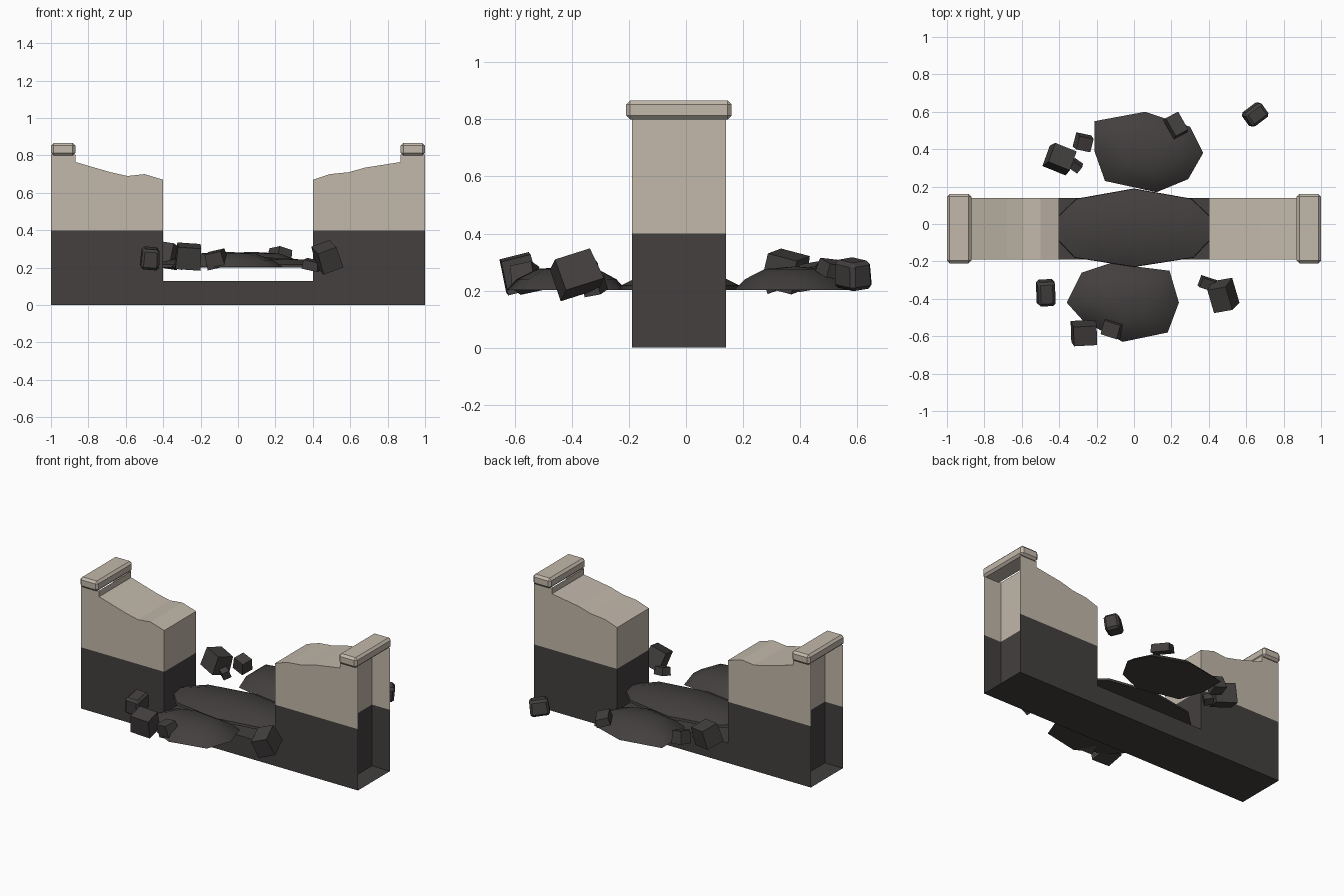
import bpy, bmesh, math
from mathutils import Euler, Vector

if "Cube" in bpy.data.objects:
    bpy.data.objects.remove(bpy.data.objects["Cube"])


def material(name, rgb):
    m = bpy.data.materials.new(name)
    m.diffuse_color = (*rgb, 1)
    m.use_nodes = True
    m.node_tree.nodes["Principled BSDF"].inputs["Base Color"].default_value = m.diffuse_color
    return m


DARK = material("dark_earth", (0.056, 0.050, 0.049))
BEIGE = material("beige_plaster", (0.54, 0.48, 0.405))


def finish(name, bm, mats, smooth=None):
    me = bpy.data.meshes.new(name)
    bm.to_mesh(me)
    bm.free()
    ob = bpy.data.objects.new(name, me)
    bpy.context.collection.objects.link(ob)
    for m in mats:
        me.materials.append(m)
    if smooth:
        bpy.ops.object.select_all(action='DESELECT')
        ob.select_set(True)
        bpy.context.view_layer.objects.active = ob
        bpy.ops.object.shade_smooth_by_angle(angle=math.radians(smooth))
    return ob


Y0, Y1 = -0.19, 0.14        # front and back of the wall
XI, XE = 0.87, 1.0          # end recess from inner to outer edge

# Broken wall: U-shaped profile with ragged tops, extruded front to back
left = [(-XI, 0.80), (-XI, 0.765), (-0.68, 0.71), (-0.59, 0.69), (-0.5, 0.70), (-0.4, 0.67)]
right = [(0.4, 0.67), (0.49, 0.70), (0.59, 0.71), (0.68, 0.735), (XI, 0.765), (XI, 0.80)]
profile = [(-XI, 0)] + left[1:] + [(-0.4, 0.13), (0.4, 0.13)] + right[:-1] + [(XI, 0)]
bm = bmesh.new()
face = bm.faces.new([bm.verts.new((x, Y0, z)) for x, z in profile])
ext = bmesh.ops.extrude_face_region(bm, geom=[face], use_keep_orig=True)
bmesh.ops.translate(bm, vec=(0, Y1 - Y0, 0),
                    verts=[v for v in ext["geom"] if isinstance(v, bmesh.types.BMVert)])
bmesh.ops.recalc_face_normals(bm, faces=bm.faces)


def quad(*pts):
    bm.faces.new([bm.verts.new(p) for p in pts])


# Open wall ends: thin front and back flanges, floor and the step below the cap
for s in (-1, 1):
    a, b = s * XI, s * XE
    for y in (Y0, Y1):
        p = [(a, y, 0), (b, y, 0), (b, y, 0.805), (a, y, 0.805)]
        quad(*(p if (s > 0) == (y == Y0) else p[::-1]))
    p = [(a, Y0, 0), (a, Y1, 0), (b, Y1, 0), (b, Y0, 0)]
    quad(*(p if s > 0 else p[::-1]))
    p = [(a, Y0, 0.765), (a, Y0, 0.805), (a, Y1, 0.805), (a, Y1, 0.765)]
    quad(*(p if s > 0 else p[::-1]))

# Dark base below 0.4, plaster above
bmesh.ops.bisect_plane(bm, geom=bm.verts[:] + bm.edges[:] + bm.faces[:],
                       plane_co=(0, 0, 0.4), plane_no=(0, 0, 1))
for f in bm.faces:
    f.material_index = int(f.calc_center_bounds().z > 0.4)
finish("broken_wall", bm, [DARK, BEIGE])


def block(name, centre, size, rot, mat, bevel=0.0, taper=1.0):
    bm = bmesh.new()
    bmesh.ops.create_cube(bm, size=1)
    for v in bm.verts:
        k = taper if v.co.z > 0 else 1
        v.co = Vector((v.co.x * size[0] * k, v.co.y * size[1] * k, v.co.z * size[2]))
    if bevel:
        bmesh.ops.bevel(bm, geom=bm.edges[:], offset=bevel, segments=1, affect='EDGES')
    r = Euler([math.radians(a) for a in rot]).to_matrix()
    for v in bm.verts:
        v.co = r @ v.co + Vector(centre)
    finish(name, bm, [mat])


# Cap stones on both wall ends
for side, s in (("left", -1), ("right", 1)):
    block(side + "_cap", (s * 0.935, -0.025, 0.833), (0.13, 0.37, 0.066), (0, 0, 0),
          BEIGE, bevel=0.014)


def mound(name, outline, rings, top, smooth):
    """Low heap: a flat underside and shrinking copies of the outline."""
    bm = bmesh.new()
    n = len(outline)
    cx = sum(p[0] for p in outline) / n
    cy = sum(p[1] for p in outline) / n
    prev = None
    for k, z in rings:
        ring = [bm.verts.new((cx + (x - cx) * k, cy + (y - cy) * k, z)) for x, y in outline]
        if prev is None:
            bm.faces.new(ring[::-1])
        else:
            for i in range(n):
                j = (i + 1) % n
                bm.faces.new((prev[i], prev[j], ring[j], ring[i]))
        prev = ring
    tip = bm.verts.new((cx, cy, top))
    for i in range(n):
        bm.faces.new((prev[i], prev[(i + 1) % n], tip))
    bmesh.ops.recalc_face_normals(bm, faces=bm.faces)
    finish(name, bm, [DARK], smooth)


# Rubble heaps behind, in front of and inside the breach
heap = [(1.0, 0.203), (0.83, 0.24), (0.5, 0.276)]
mound("back_heap", [(-0.21, 0.55), (0.06, 0.6), (0.30, 0.52), (0.37, 0.38), (0.29, 0.24),
                    (0.12, 0.17), (-0.155, 0.23), (-0.21, 0.385)], heap, 0.285, 60)
mound("front_heap", [(-0.13, -0.21), (0.19, -0.25), (0.24, -0.42), (0.18, -0.58),
                     (-0.06, -0.63), (-0.27, -0.52), (-0.36, -0.42), (-0.28, -0.26)],
      heap, 0.285, 60)
mound("breach_heap", [(0, 0.19), (0.31, 0.135), (0.47, -0.02), (0.32, -0.18),
                      (0, -0.23), (-0.32, -0.18), (-0.47, -0.02), (-0.31, 0.135)],
      [(1.0, 0.202), (0.99, 0.218), (0.75, 0.243)], 0.265, 40)

# Loose stones: centre, size, tilt in degrees, bevel
stones = [
    ((-0.47, -0.37, 0.25), (0.10, 0.14, 0.11), (8, 4, 3), 0.014),
    ((0.65, 0.585, 0.258), (0.12, 0.095, 0.10), (8, 8, 37), 0.014),
    ((-0.265, -0.585, 0.26), (0.135, 0.115, 0.12), (14, 4, 3), 0),
    ((-0.115, -0.56, 0.245), (0.10, 0.085, 0.085), (12, -12, -18), 0),
    ((0.475, -0.385, 0.257), (0.115, 0.145, 0.12), (18, -20, 10), 0),
    ((0.395, -0.32, 0.215), (0.09, 0.06, 0.05), (10, 12, -18), 0),
    ((0.225, 0.53, 0.275), (0.085, 0.12, 0.05), (-6, 16, 28), 0),
    ((-0.395, 0.35, 0.268), (0.135, 0.12, 0.12), (-14, 8, -22), 0),
    ((-0.27, 0.435, 0.25), (0.085, 0.08, 0.08), (10, 14, -12), 0),
    ((-0.31, 0.31, 0.225), (0.055, 0.05, 0.05), (20, 12, -35), 0),
]
for i, (c, size, rot, bev) in enumerate(stones):
    block(f"loose_stone_{i + 1}", c, size, rot, DARK, bev, taper=0.92)
